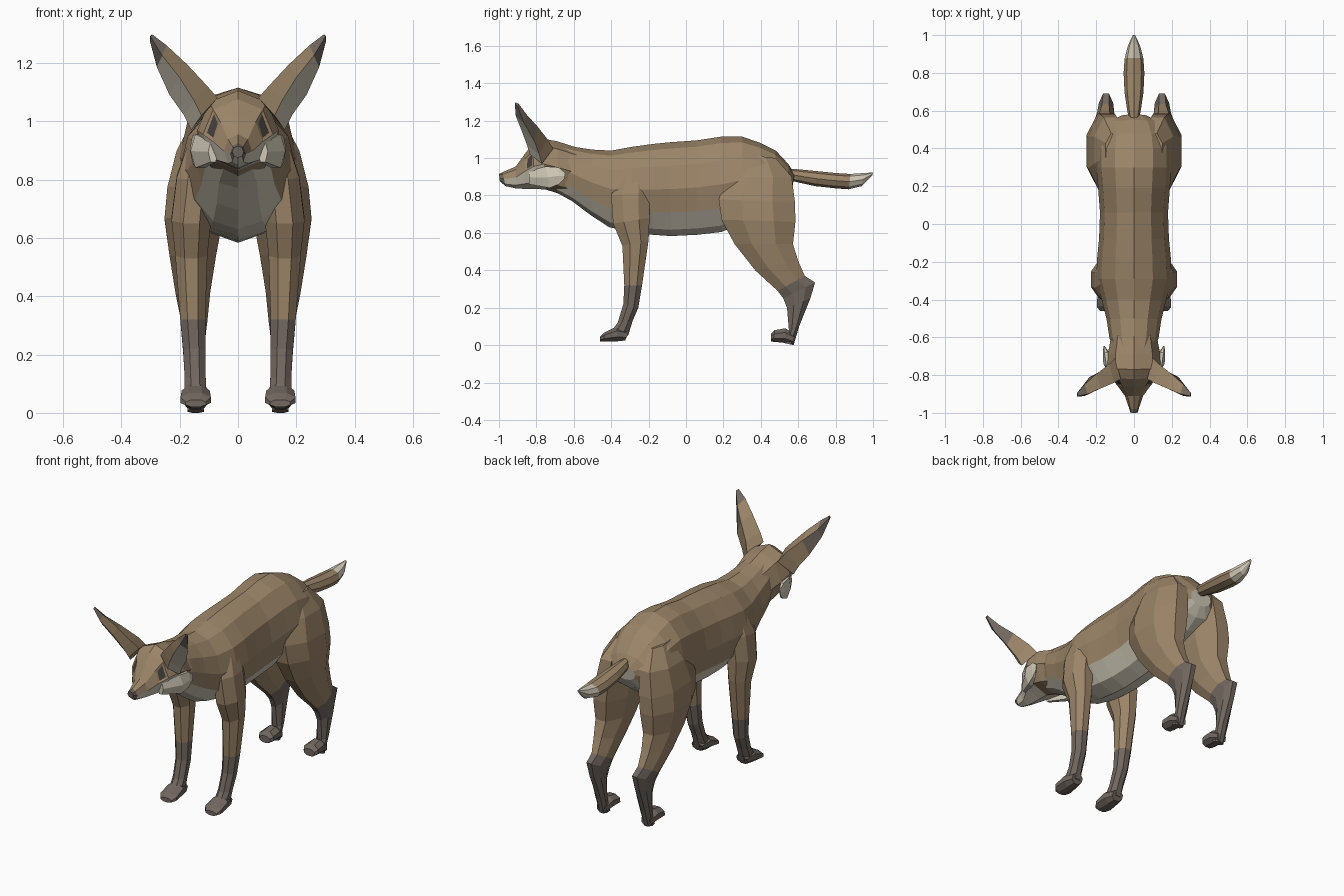
import bpy
import bmesh
from math import sin, cos, pi

default_cube = bpy.data.objects.get("Cube")
if default_cube:
    bpy.data.objects.remove(default_cube, do_unlink=True)


def make_material(name, red, green, blue):
    material = bpy.data.materials.new(name)
    material.use_nodes = True
    colour = (red, green, blue, 1)
    material.diffuse_color = colour
    shader = material.node_tree.nodes["Principled BSDF"]
    shader.inputs["Base Color"].default_value = colour
    shader.inputs["Roughness"].default_value = 0.9
    return material


MATERIALS = [
    make_material("brown fur", 0.33, 0.235, 0.14),
    make_material("cream fur", 0.64, 0.59, 0.48),
    make_material("dark grey fur", 0.165, 0.135, 0.115),
    make_material("eye dark", 0.06, 0.05, 0.045),
]
BROWN, CREAM, DARK, EYE = range(len(MATERIALS))


def skin(name, rings, paint, caps=(BROWN, BROWN), mirrored=False, inset_cells=()):
    """Join rings of points with quads; paint(ring, side) picks each colour."""
    bm = bmesh.new()
    loops = [[bm.verts.new(point) for point in ring] for ring in rings]
    sides = len(loops[0])
    eyes = []
    for i, (near, far) in enumerate(zip(loops, loops[1:])):
        for k in range(sides):
            n = (k + 1) % sides
            face = bm.faces.new((near[k], near[n], far[n], far[k]))
            face.material_index = paint(i, k)
            if (i, k) in inset_cells:
                eyes.append(face)
    for loop, colour in zip((loops[0], loops[-1]), caps):
        bm.faces.new(loop).material_index = colour
    bmesh.ops.recalc_face_normals(bm, faces=bm.faces)
    if eyes:
        bmesh.ops.inset_individual(bm, faces=eyes, thickness=0.016, depth=-0.003)
        for face in eyes:
            face.material_index = EYE
    mesh = bpy.data.meshes.new(name)
    bm.to_mesh(mesh)
    bm.free()
    for material in MATERIALS:
        mesh.materials.append(material)
    part = bpy.data.objects.new(name, mesh)
    bpy.context.collection.objects.link(part)
    if mirrored:
        mirror = part.modifiers.new("mirror", "MIRROR")
        mirror.use_mirror_merge = False
    return part


def oval(ya, za, yb, zb, x, width, sides, turn):
    """Ring spanning two points of the side plane, with a half width in x."""
    grow = 1 / cos(pi / sides) if turn else 1
    ring = []
    for k in range(sides):
        angle = 2 * pi * (k + turn) / sides
        along, across = cos(angle) * grow, sin(angle) * grow
        ring.append((x + width * across,
                     (ya + yb) / 2 + (ya - yb) / 2 * along,
                     (za + zb) / 2 + (za - zb) / 2 * along))
    return ring


def loft(name, sections, paint, sides=8, turn=0.5, **options):
    rings = [oval(*section, sides, turn) for section in sections]
    return skin(name, rings, paint, **options)


# Torso and neck, with a cream underside
loft("torso", [
    (-.68, 1.08, -.7, .82, 0, .1),
    (-.6, 1.06, -.61, .77, 0, .13),
    (-.5, 1.045, -.51, .695, 0, .145),
    (-.4, 1.04, -.41, .63, 0, .17),
    (-.29, 1.06, -.29, .605, 0, .2),
    (-.18, 1.075, -.18, .59, 0, .195),
    (-.08, 1.085, -.08, .583, 0, .185),
    (.06, 1.095, .06, .59, 0, .18),
    (.19, 1.115, .19, .605, 0, .19),
    (.3, 1.115, .3, .65, 0, .2),
    (.4, 1.08, .39, .69, 0, .2),
    (.48, 1.04, .46, .71, 0, .185),
    (.55, .965, .53, .76, 0, .14),
    (.58, .91, .565, .82, 0, .07),
], lambda i, k: CREAM if 4 <= k <= 7 else BROWN,
    sides=12, turn=0, caps=(BROWN, CREAM))


# Head: dark nose, cream jaw, eyes inset in the brow faces
def head_paint(i, k):
    if i == 0 and k not in (3, 4):
        return DARK
    return CREAM if 2 <= k <= 5 and i < 5 else BROWN


loft("head", [
    (-1, .915, -.995, .875, 0, .02),
    (-.98, .925, -.965, .85, 0, .027),
    (-.91, .955, -.91, .838, 0, .048),
    (-.86, 1.025, -.86, .835, 0, .085),
    (-.82, 1.075, -.81, .835, 0, .12),
    (-.77, 1.105, -.75, .832, 0, .14),
    (-.69, 1.09, -.68, .81, 0, .138),
    (-.58, 1.055, -.6, .79, 0, .12),
], head_paint, turn=0, caps=(DARK, BROWN), inset_cells=((3, 1), (3, 6)))

# Pointed cheek ruffs
loft("cheek_ruffs", [
    (-.84, .93, -.84, .86, .085, .015),
    (-.75, .955, -.73, .84, .13, .028),
    (-.68, .95, -.68, .86, .148, .015),
    (-.645, .92, -.65, .89, .158, .003),
], lambda i, k: CREAM, sides=6, caps=(CREAM, CREAM), mirrored=True)

# Ears: ridge, front lip, outer edge and back at each level
EAR_SIDES = (BROWN, CREAM, BROWN, BROWN)
skin("ears", [
    [(.07, -.82, 1.08), (.125, -.835, 1.02), (.16, -.77, .97), (.1, -.71, 1.05)],
    [(.105, -.84, 1.12), (.15, -.85, 1.07), (.185, -.785, 1.02), (.13, -.74, 1.1)],
    [(.175, -.87, 1.195), (.2, -.88, 1.15), (.235, -.81, 1.09), (.2, -.795, 1.17)],
    [(.245, -.9, 1.26), (.26, -.91, 1.225), (.278, -.865, 1.185), (.262, -.85, 1.23)],
    [(.295, -.91, 1.298), (.3, -.915, 1.29), (.302, -.9, 1.275), (.302, -.895, 1.29)],
], lambda i, k: DARK if i == 3 or (i == 2 and k == 2) else EAR_SIDES[k],
    caps=(BROWN, DARK), mirrored=True)

# Legs, dark below the knee and hock
loft("front_legs", [
    (-.34, .96, -.22, .95, .115, .045),
    (-.4, .8, -.195, .82, .145, .065),
    (-.39, .65, -.195, .68, .16, .068),
    (-.34, .53, -.2, .56, .16, .055),
    (-.33, .32, -.235, .32, .155, .043),
    (-.335, .22, -.255, .2, .15, .038),
    (-.365, .12, -.285, .13, .147, .036),
    (-.41, .06, -.31, .05, .145, .038),
], lambda i, k: DARK if i >= 4 else BROWN, caps=(BROWN, DARK), mirrored=True)

loft("hind_legs", [
    (.3, 1.02, .48, 1, .1, .05),
    (.22, .9, .565, .9, .125, .085),
    (.175, .78, .583, .76, .142, .1),
    (.19, .67, .585, .66, .152, .1),
    (.26, .54, .572, .54, .155, .08),
    (.37, .4, .6, .45, .155, .06),
    (.49, .29, .635, .37, .15, .045),
    (.52, .25, .69, .335, .148, .038),
    (.54, .2, .665, .25, .148, .034),
    (.55, .08, .605, .1, .145, .032),
    (.52, .012, .575, 0, .145, .028),
], lambda i, k: DARK if i >= 6 else BROWN, caps=(BROWN, DARK), mirrored=True)

# Paws
loft("front_paws", [
    (-.46, .045, -.46, .02, .145, .035),
    (-.435, .068, -.44, .02, .145, .052),
    (-.37, .1, -.37, .02, .145, .048),
    (-.3, .08, -.325, .025, .145, .034),
], lambda i, k: DARK, caps=(DARK, DARK), mirrored=True)

loft("hind_paws", [
    (.455, .06, .455, .02, .145, .034),
    (.475, .08, .465, .018, .145, .046),
    (.53, .09, .53, .012, .145, .044),
    (.58, .06, .575, 0, .145, .03),
], lambda i, k: DARK, caps=(DARK, DARK), mirrored=True)

# Tail with a cream tip
loft("tail", [
    (.54, .945, .54, .885, 0, .02),
    (.6, .94, .59, .872, 0, .035),
    (.7, .93, .69, .85, 0, .05),
    (.8, .92, .8, .838, 0, .055),
    (.88, .915, .87, .833, 0, .05),
    (.95, .92, .94, .85, 0, .032),
    (1, .923, .995, .905, 0, .007),
], lambda i, k: CREAM if i >= 4 else BROWN, turn=0, caps=(BROWN, CREAM))
